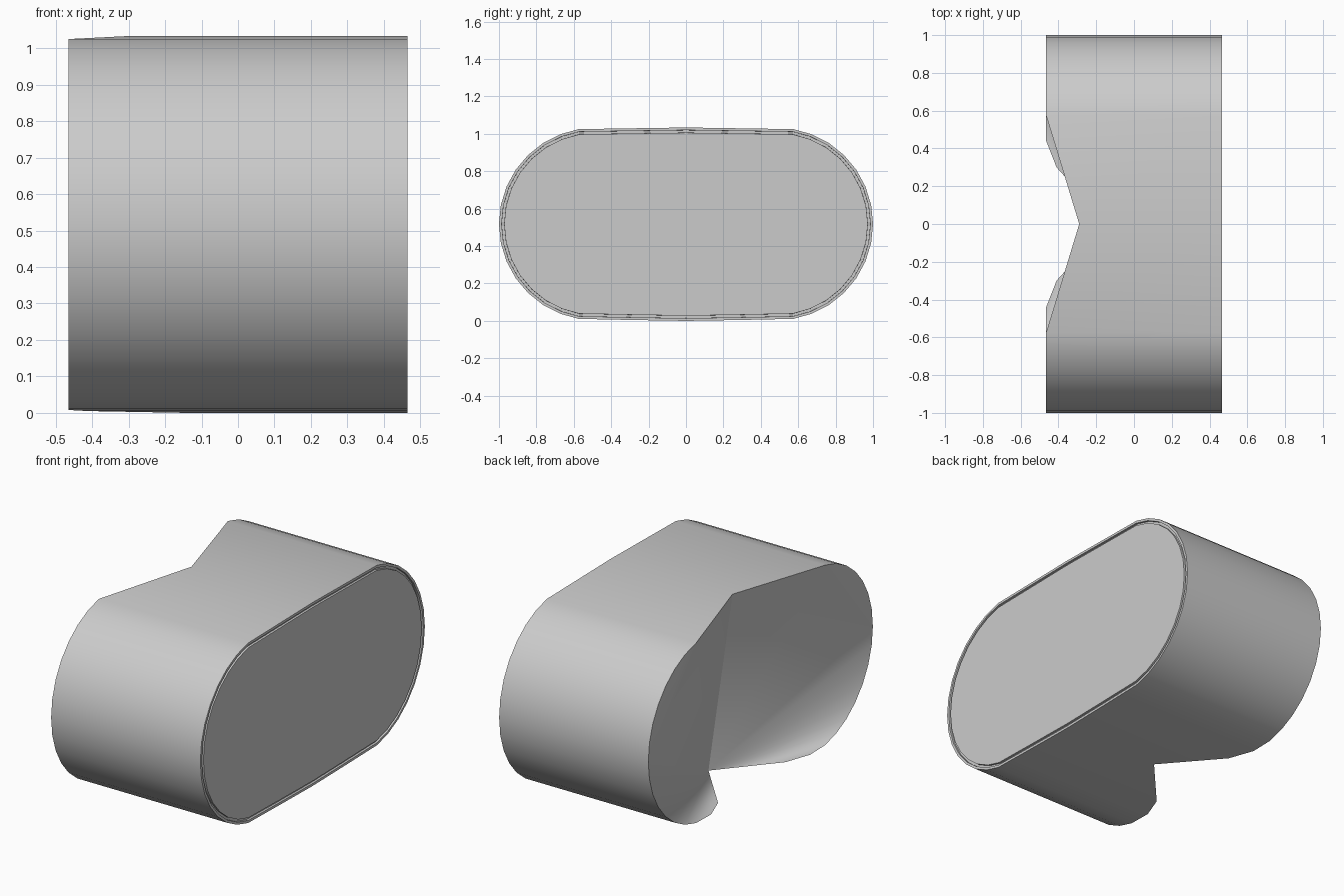
import bpy, bmesh, math

if "Cube" in bpy.data.objects:
    bpy.data.objects.remove(bpy.data.objects["Cube"], do_unlink=True)

GREY = (0.6, 0.6, 0.6, 1)
grey = bpy.data.materials.new("light_grey")
grey.use_nodes = True
grey.diffuse_color = GREY
grey.node_tree.nodes["Principled BSDF"].inputs["Base Color"].default_value = GREY

HALF, RADIUS, MID, STEPS = 0.465, 0.515, 0.518, 14

# Half outline (x of the notched end, y, z), from top centre round to bottom centre
half = [(-0.29, 0, 1.034)]
for i in range(STEPS + 1):
    a = math.radians(80 - 160 * i / STEPS)
    half.append((-HALF, 0.485 + RADIUS * math.cos(a), MID + RADIUS * math.sin(a)))
half += [(-HALF, 0.44, 0.008), (-0.41, 0.3, 0.005), (-0.14, 0, 0)]
n = len(half)
mirrored = [(x, -y, z) for x, y, z in half[-2:0:-1]]
loop = half + mirrored
total = len(loop)

bm = bmesh.new()
notched = [bm.verts.new(p) for p in loop]
flat = [bm.verts.new((HALF, y, z)) for x, y, z in loop]

# Curved side wall
for i in range(total):
    j = (i + 1) % total
    bm.faces.new((notched[i], notched[j], flat[j], flat[i]))

# Notched end: hollow walls fanning out from the foot of the sloping valley
bottom, side = n - 1, 1 + STEPS // 2
for sign in (1, -1):
    v = [notched[(sign * i) % total] for i in range(n)]
    bm.faces.new((v[0], v[bottom], v[1]))
    bm.faces.new((v[1], v[bottom], v[side]))
    bm.faces.new(v[1:side + 1])
    for i in range(side, bottom - 1):
        bm.faces.new((v[i], v[bottom], v[i + 1]))

# Flat end: thin rim, narrow groove, then a panel level with the rim
panel = bm.faces.new(flat)
bmesh.ops.recalc_face_normals(bm, faces=bm.faces[:])
for thickness, depth in ((0.014, 0), (0.0005, -0.012), (0.013, 0), (0.0005, 0.012)):
    bmesh.ops.inset_individual(bm, faces=[panel], thickness=thickness, depth=depth)

mesh = bpy.data.meshes.new("notched_body")
bm.to_mesh(mesh)
bm.free()
mesh.materials.append(grey)
body = bpy.data.objects.new("notched_body", mesh)
bpy.context.collection.objects.link(body)
bpy.ops.object.select_all(action="DESELECT")
body.select_set(True)
bpy.context.view_layer.objects.active = body
bpy.ops.object.shade_smooth_by_angle(angle=math.radians(30))
